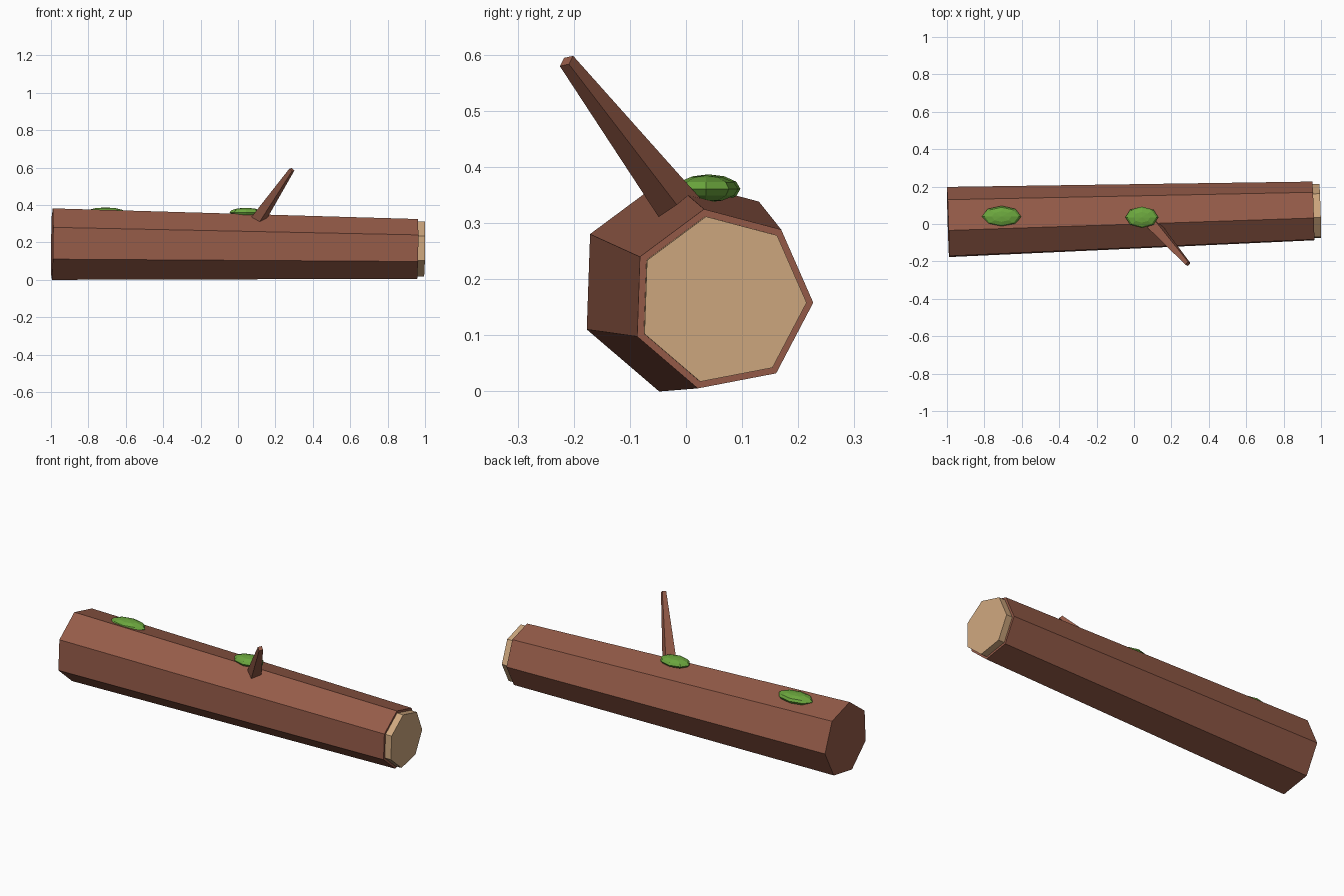
import bpy, bmesh, math
from mathutils import Vector

if "Cube" in bpy.data.objects:
    bpy.data.objects.remove(bpy.data.objects["Cube"])


def material(name, rgb):
    m = bpy.data.materials.new(name)
    m.diffuse_color = (*rgb, 1)
    m.use_nodes = True
    m.node_tree.nodes["Principled BSDF"].inputs["Base Color"].default_value = m.diffuse_color
    return m


bark = material("bark_brown", (0.30, 0.105, 0.065))
wood = material("cut_wood_tan", (0.62, 0.39, 0.21))
green = material("moss_green", (0.15, 0.39, 0.048))


def finish(name, bm, mat):
    bmesh.ops.recalc_face_normals(bm, faces=bm.faces)
    me = bpy.data.meshes.new(name)
    bm.to_mesh(me)
    bm.free()
    me.materials.append(mat)
    ob = bpy.data.objects.new(name, me)
    bpy.context.collection.objects.link(ob)
    return ob


def frustum(name, p0, p1, r0, r1, sides, ref, phase, mat):
    """Tapered prism from p0 to p1; ref points towards the first corner."""
    p0, p1 = Vector(p0), Vector(p1)
    d = (p1 - p0).normalized()
    ref = Vector(ref)
    u = (ref - ref.dot(d) * d).normalized()
    v = d.cross(u)
    bm = bmesh.new()
    rings = []
    for p, r in ((p0, r0), (p1, r1)):
        rings.append([bm.verts.new(p + r * (math.cos(a) * u + math.sin(a) * v))
                      for a in (phase + math.tau * i / sides for i in range(sides))])
    for i in range(sides):
        j = (i + 1) % sides
        bm.faces.new((rings[0][i], rings[0][j], rings[1][j], rings[1][i]))
    bm.faces.new(rings[0])
    bm.faces.new(rings[1])
    return finish(name, bm, mat)


# Seven-sided tapered trunk, slightly turned and tilted
left, right = Vector((-0.994, 0.0025, 0.1895)), Vector((0.959, 0.063, 0.164))
axis = (right - left).normalized()
roll = math.radians(-2)
frustum("log", left, right, 0.196, 0.164, 7, (0, 1, 0), roll, bark)

# Pale sawn end standing proud of the bark
frustum("cut_end", right - axis * 0.02, right + axis * 0.037,
        0.151, 0.151, 7, (0, 1, 0), roll, wood)

# Square broken branch, rooted inside the trunk
tip, base = Vector((0.288, -0.213, 0.589)), Vector((0.12, -0.022, 0.34))
root = base + (base - tip) * 0.2
frustum("branch_stub", root, tip, 0.043, 0.015, 4, (1, 0, 0), 0, bark)

# Flattened moss patches
for i, (loc, size) in enumerate([((-0.708, 0.04, 0.361), (0.105, 0.057, 0.026)),
                                 ((0.042, 0.036, 0.361), (0.088, 0.057, 0.024))]):
    bm = bmesh.new()
    bmesh.ops.create_uvsphere(bm, u_segments=8, v_segments=6, radius=1)
    bmesh.ops.scale(bm, vec=size, verts=bm.verts)
    bmesh.ops.translate(bm, vec=loc, verts=bm.verts)
    finish(f"moss_patch_{i + 1}", bm, green)
